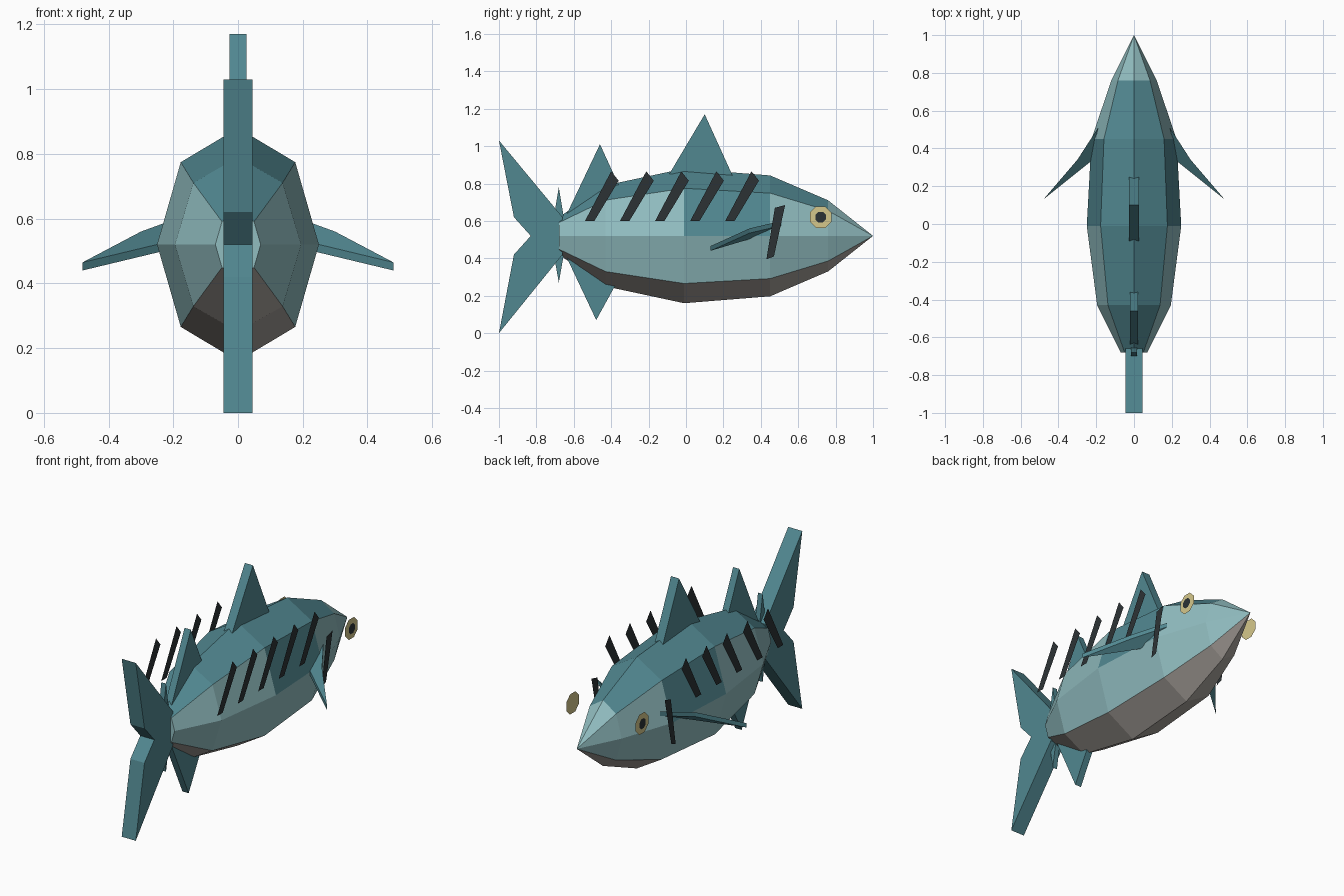
import bpy, bmesh, math

if "Cube" in bpy.data.objects:
    bpy.data.objects.remove(bpy.data.objects["Cube"])

def material(name, rgb):
    m = bpy.data.materials.new(name)
    m.diffuse_color = [(c / 255) ** 2.2 for c in rgb] + [1]
    m.use_nodes = True
    m.node_tree.nodes["Principled BSDF"].inputs["Base Color"].default_value = m.diffuse_color
    return m

TEAL = material("teal", (82, 134, 143))
SILVER = material("silver", (144, 188, 191))
BELLY = material("belly", (166, 160, 154))
DARK = material("dark", (48, 54, 56))
CREAM = material("cream", (212, 198, 138))

def finish(bm, name, mats, recalc=True):
    if recalc:
        bmesh.ops.recalc_face_normals(bm, faces=bm.faces)
    mesh = bpy.data.meshes.new(name)
    bm.to_mesh(mesh)
    bm.free()
    for m in mats:
        mesh.materials.append(m)
    ob = bpy.data.objects.new(name, mesh)
    bpy.context.collection.objects.link(ob)
    return ob

def slab(name, low, high, mat):
    """Solid between two matching outlines."""
    bm = bmesh.new()
    a = [bm.verts.new(p) for p in low]
    b = [bm.verts.new(p) for p in high]
    bm.faces.new(a)
    bm.faces.new(b)
    n = len(a)
    for i in range(n):
        bm.faces.new((a[i], a[(i + 1) % n], b[(i + 1) % n], b[i]))
    finish(bm, name, [mat])

def fin(name, half, outline):
    slab(name, [(-half, y, z) for y, z in outline],
         [(half, y, z) for y, z in outline], TEAL)

def decal(name, x, outline, mat):
    """Flat one-sided marking facing away from the body."""
    bm = bmesh.new()
    f = bm.faces.new([bm.verts.new((x, y, z)) for y, z in outline])
    f.normal_update()
    if f.normal.x * x < 0:
        f.normal_flip()
    finish(bm, name, [mat], False)

# Body: octagonal rings (y, half width, half height) ending in a pointed nose
bm = bmesh.new()
stations = [(-0.68, 0.07, 0.10), (-0.43, 0.195, 0.27), (-0.01, 0.25, 0.36),
            (0.45, 0.225, 0.323), (0.76, 0.12, 0.19)]
rings = []
for y, w, h in stations:
    rings.append([bm.verts.new((w * math.sin(k * math.pi / 4), y,
                                0.52 + h * math.cos(k * math.pi / 4)))
                  for k in range(8)])
nose = bm.verts.new((0, 1, 0.52))
bands = [0, 1, 1, 2, 2, 1, 1, 0]
bands[2] = bands[5] = 1
bands[3] = bands[4] = 2
bm.faces.new(rings[0]).material_index = 1
for s in range(5):
    for k in range(8):
        j = (k + 1) % 8
        if s < 4:
            f = bm.faces.new((rings[s][k], rings[s][j], rings[s + 1][j], rings[s + 1][k]))
        else:
            f = bm.faces.new((rings[s][k], rings[s][j], nose))
        f.material_index = bands[k]
        if s == 2 and k in (1, 6):      # dark flank patch
            f.material_index = 0
        if s == 4 and k in (0, 7):      # pale snout
            f.material_index = 1
finish(bm, "body", [TEAL, SILVER, BELLY])

# Fins on the centre line
fin("tail_fin", 0.045, [(-1, 1.03), (-0.92, 0.62), (-0.83, 0.52), (-0.92, 0.42),
                        (-1, 0), (-0.66, 0.42), (-0.66, 0.62)])
fin("front_dorsal_fin", 0.026, [(-0.09, 0.85), (0.1, 1.17), (0.25, 0.84)])
fin("rear_dorsal_fin", 0.02, [(-0.65, 0.61), (-0.46, 1.01), (-0.35, 0.77)])
fin("anal_fin", 0.02, [(-0.65, 0.43), (-0.48, 0.07), (-0.37, 0.27)])
fin("upper_finlet", 0.015, [(-0.71, 0.60), (-0.68, 0.78), (-0.65, 0.60)])
fin("lower_finlet", 0.015, [(-0.71, 0.44), (-0.68, 0.27), (-0.65, 0.44)])

# Paired parts
for side, label in ((1, "right"), (-1, "left")):
    top = [(0.19, 0.51, 0.60), (0.30, 0.34, 0.56), (0.48, 0.13, 0.465), (0.23, 0.33, 0.525)]
    slab(label + "_pectoral_fin", [(side * x, y, z - 0.025) for x, y, z in top],
         [(side * x, y, z) for x, y, z in top], TEAL)
    for i in range(5):
        d = i * 0.1875
        decal(f"{label}_stripe_{i + 1}", side * 0.245,
              [(-0.54 + d, 0.60), (-0.49 + d, 0.60), (-0.36 + d, 0.815), (-0.40 + d, 0.865)], DARK)
    decal(label + "_gill", side * 0.235,
          [(0.43, 0.395), (0.47, 0.41), (0.53, 0.685), (0.475, 0.67)], DARK)
    for part, x, r, mat in (("eye", 0.222, 0.063, CREAM), ("pupil", 0.226, 0.031, DARK)):
        decal(f"{label}_{part}", side * x,
              [(0.72 + r * math.cos((k + 0.5) * math.pi / 4),
                0.62 + r * math.sin((k + 0.5) * math.pi / 4)) for k in range(8)], mat)
